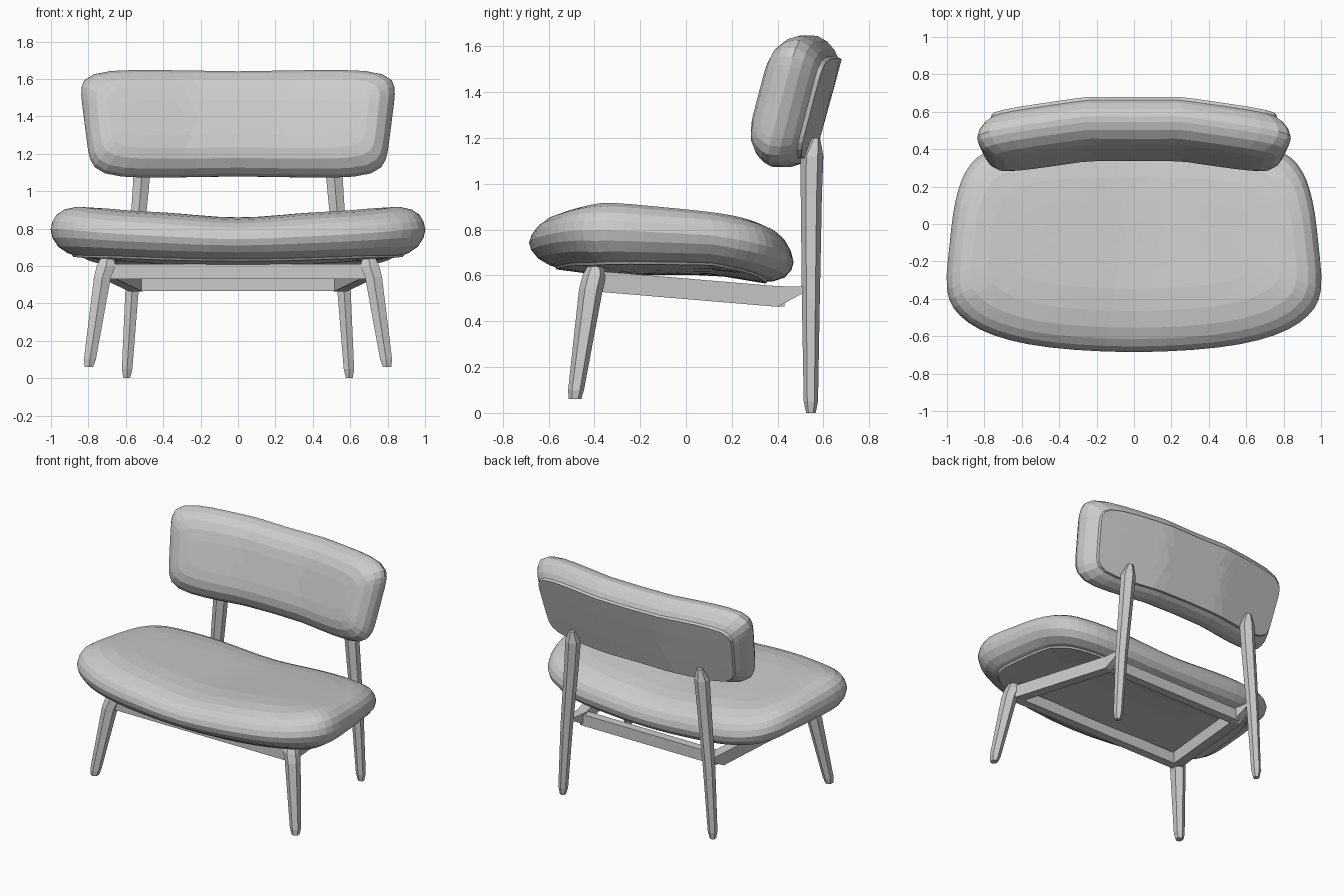
import bpy
from math import cos, sin, pi, radians
from mathutils import Vector

if "Cube" in bpy.data.objects:
    bpy.data.objects.remove(bpy.data.objects["Cube"])


def make_object(name, verts, faces, mirror=False):
    mesh = bpy.data.meshes.new(name)
    mesh.from_pydata(verts, [], faces)
    obj = bpy.data.objects.new(name, mesh)
    bpy.context.collection.objects.link(obj)
    if mirror:
        obj.modifiers.new("Mirror", 'MIRROR')
    return obj


def bridge(n, rings):
    return [(r * n + i, r * n + (i + 1) % n, (r + 1) * n + (i + 1) % n, (r + 1) * n + i)
            for r in range(rings - 1) for i in range(n)]


def padded_shape(name, outline, half_size, profile, place):
    """Stack inset copies of an outline; both ends close on the shape's middle line."""
    a, b = half_size
    profile = [(b, profile[0][1])] + profile + [(b, profile[-1][1])]
    verts = [place(x * (1 - d / a), y * (1 - d / b), h)
             for d, h in profile for x, y in outline]
    return make_object(name, verts, bridge(len(outline), len(profile)))


def beam(name, sections, u, v, sides=4, mirror=True):
    """Sections are (centre, half width along u, half width along v)."""
    k = 1 / cos(pi / sides)
    verts = []
    for c, a, b in sections:
        for i in range(sides):
            t = 2 * pi * (i + 0.5) / sides
            verts.append(Vector(c) + Vector(u) * a * k * cos(t) + Vector(v) * b * k * sin(t))
    n = len(sections)
    faces = bridge(sides, n)
    faces += [tuple(reversed(range(sides))), tuple(range((n - 1) * sides, n * sides))]
    return make_object(name, verts, faces, mirror)


def smooth_loop(pts, steps):
    out, n = [], len(pts)
    for i in range(n):
        p = [Vector(pts[(i + j) % n]) for j in (-1, 0, 1, 2)]
        for s in range(steps):
            t = s / steps
            out.append(0.5 * (2 * p[1] + (p[2] - p[0]) * t
                              + (2 * p[0] - 5 * p[1] + 4 * p[2] - p[3]) * t * t
                              + (3 * p[1] - p[0] - 3 * p[2] + p[3]) * t ** 3))
    return out


# Seat cushion: wide rounded plan, sides turned up, back edge rolling down
SEAT_Y = -0.11
half = [(0, -0.685), (0.45, -0.66), (0.75, -0.595), (0.93, -0.49), (1.0, -0.35), (0.985, -0.1),
        (0.955, 0.12), (0.9, 0.28), (0.8, 0.38), (0.6, 0.445), (0.3, 0.465), (0, 0.47)]
plan = half + [(-x, y) for x, y in half[-2:0:-1]]
seat_outline = smooth_loop([(x, y - SEAT_Y) for x, y in plan], 3)


def place_seat(x, y, h):
    y += SEAT_Y
    top = 0.862 + 0.1 * x * x - 0.08 * max(0, y + 0.37)
    if abs(x) < 0.75:
        top += 0.012 * sin(pi * x / 0.75) ** 2
    bottom = 0.605 + 0.06 * x * x + 0.04 * max(0, (-y - 0.4) / 0.28) - 0.05 * max(0, (y - 0.12) / 0.3)
    return (x, y, bottom + h * (top - bottom))


SEAT_HALF = (1.0, 0.575)
padded_shape("seat_cushion", seat_outline, SEAT_HALF,
             [(0.45, 0.01), (0.3, 0.01), (0.14, 0.01), (0.09, 0.05), (0.04, 0.15), (0.01, 0.3),
              (0, 0.45), (0.01, 0.6), (0.03, 0.73), (0.07, 0.85), (0.13, 0.94), (0.22, 0.985),
              (0.34, 1), (0.45, 1)], place_seat)

# Thin board under the seat
padded_shape("seat_board", seat_outline, SEAT_HALF,
             [(0.45, -0.01), (0.3, -0.01), (0.12, -0.01), (0.11, 0.05), (0.3, 0.05), (0.45, 0.05)],
             place_seat)

# Backrest: rounded tapering panel, tilted back, ends bent forward
TILT = radians(15.5)
BACK_HALF = (0.82, 0.3)
back_outline = []
for i in range(64):
    c, s = cos(2 * pi * i / 64), sin(2 * pi * i / 64)
    r = (abs(c) ** 7 + abs(s) ** 7) ** (-1 / 7)
    back_outline.append((BACK_HALF[0] * r * c, BACK_HALF[1] * r * s))


def place_back(x, v, w):
    x *= 1 + 0.15 * v
    bend = -0.145 * max(0, abs(x) - 0.25)
    v *= 0.97 + 0.04 * min(1, abs(x) / 0.7)
    return (x, 0.498 + bend + v * sin(TILT) + w * cos(TILT), 1.36 + v * cos(TILT) - w * sin(TILT))


padded_shape("backrest_cushion", back_outline, BACK_HALF,
             [(0.2, -0.127), (0.13, -0.122), (0.075, -0.105), (0.03, -0.068), (0.008, -0.03),
              (0, 0), (0.012, 0.045), (0.04, 0.085), (0.07, 0.11), (0.1, 0.115), (0.2, 0.115)],
             place_back)

# Curved board on the back of the backrest
padded_shape("backrest_board", back_outline, BACK_HALF,
             [(0.2, 0.105), (0.065, 0.1), (0.07, 0.126), (0.2, 0.127)], place_back)

# Legs
X, Y, Z = (1, 0, 0), (0, 1, 0), (0, 0, 1)
beam("front_leg", [((0.797, -0.485, 0.06), 0.022, 0.024), ((0.792, -0.48, 0.1), 0.032, 0.03),
                   ((0.725, -0.415, 0.54), 0.045, 0.045), ((0.705, -0.4, 0.6), 0.05, 0.045),
                   ((0.7, -0.395, 0.64), 0.036, 0.03)], X, Y, 6)
beam("back_leg", [((0.595, 0.545, 0.0), 0.018, 0.018), ((0.593, 0.545, 0.05), 0.028, 0.027),
                  ((0.565, 0.545, 0.5), 0.036, 0.034), ((0.525, 0.547, 0.95), 0.042, 0.04),
                  ((0.512, 0.55, 1.12), 0.045, 0.043), ((0.508, 0.568, 1.2), 0.02, 0.015)], X, Y, 6)

# Frame rails under the seat
beam("side_rail", [((0.55, 0.52, 0.54), 0.02, 0.012), ((0.545, 0.4, 0.508), 0.035, 0.045),
                   ((0.68, -0.36, 0.572), 0.035, 0.045), ((0.69, -0.4, 0.58), 0.03, 0.03)], X, Z)
beam("front_cross_rail", [((-0.69, -0.39, 0.57), 0.03, 0.04), ((0.69, -0.39, 0.57), 0.03, 0.04)],
     Y, Z, mirror=False)
beam("back_cross_rail", [((-0.54, 0.4, 0.505), 0.03, 0.04), ((0.54, 0.4, 0.505), 0.03, 0.04)],
     Y, Z, mirror=False)
